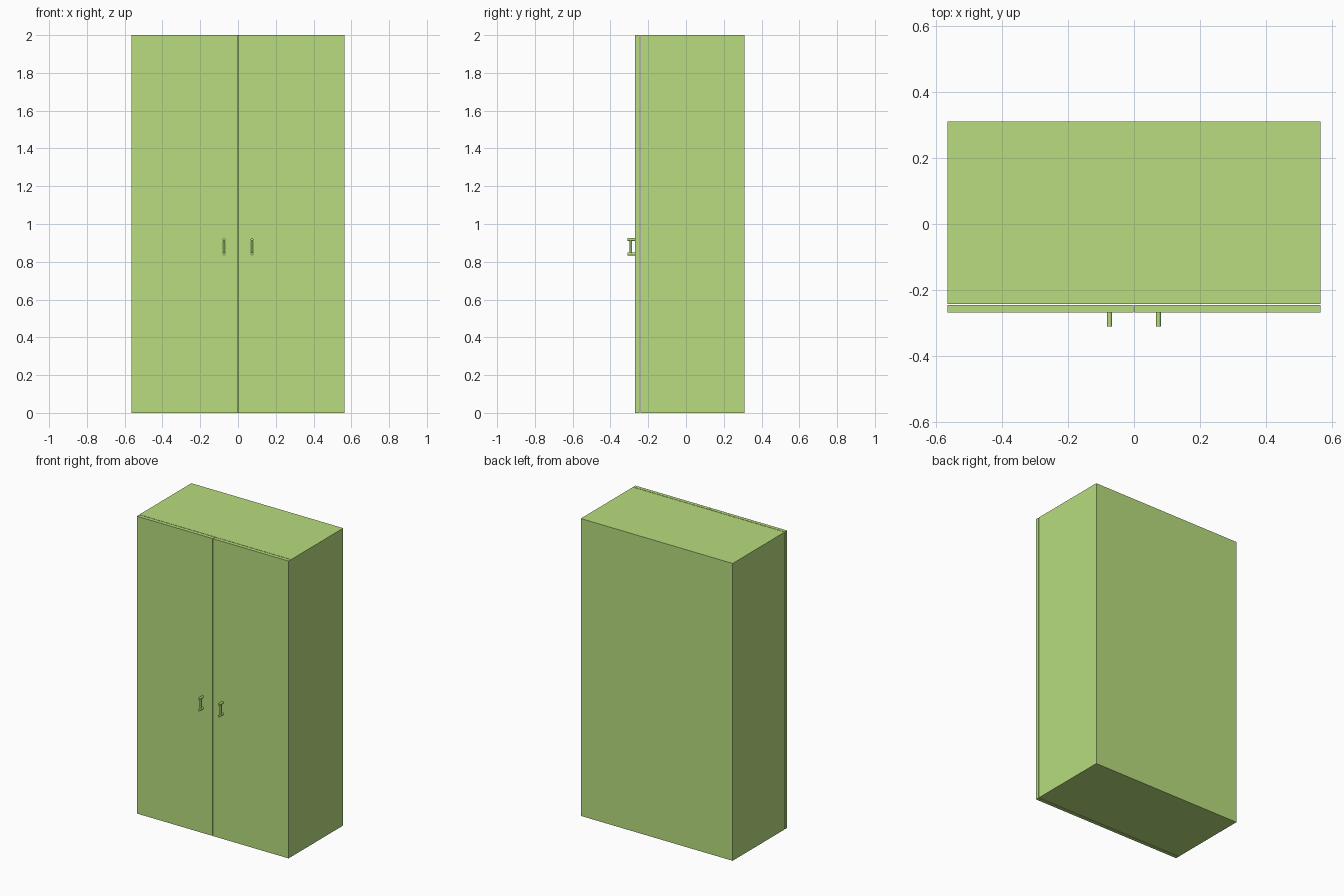
import bpy, math

if "Cube" in bpy.data.objects:
    bpy.data.objects.remove(bpy.data.objects["Cube"])

def material(name, col):
    m = bpy.data.materials.new(name)
    m.diffuse_color = col
    m.use_nodes = True
    m.node_tree.nodes["Principled BSDF"].inputs["Base Color"].default_value = m.diffuse_color
    return m

green = material("green_paint", (0.48, 0.72, 0.21, 1))

def box(name, lo, hi):
    bpy.ops.mesh.primitive_cube_add(size=1, location=[(a + b) / 2 for a, b in zip(lo, hi)])
    o = bpy.context.object
    o.name = name
    o.scale = [b - a for a, b in zip(lo, hi)]
    bpy.ops.object.transform_apply(location=False, rotation=False, scale=True)
    o.data.materials.append(green)
    return o

def rod(name, loc, r, length, rot=(0, 0, 0)):
    bpy.ops.mesh.primitive_cylinder_add(vertices=20, radius=r, depth=length, location=loc, rotation=rot)
    o = bpy.context.object
    o.name = name
    o.data.materials.append(green)
    bpy.ops.object.shade_smooth_by_angle(angle=math.radians(40))
    return o

W, BACK, FRONT, H = 0.565, 0.311, -0.269, 2.0

# Cabinet body behind the doors
box("cabinet_body", (-W, -0.242, 0), (W, BACK, H))

for side, s in (("left", -1), ("right", 1)):
    # Door panel, with a hairline gap at the middle and behind
    xs = sorted((s * 0.0015, s * W))
    box(side + "_door", (xs[0], FRONT, 0), (xs[1], -0.245, H))
    # Handle: two stand-off posts joined by an upright grip
    x = s * 0.074
    for part, z in (("lower", 0.841), ("upper", 0.918)):
        rod(f"{side}_handle_{part}_post", (x, -0.289, z), 0.0075, 0.042, (math.pi / 2, 0, 0))
    rod(side + "_handle_grip", (x, -0.292, 0.8795), 0.006, 0.077)
